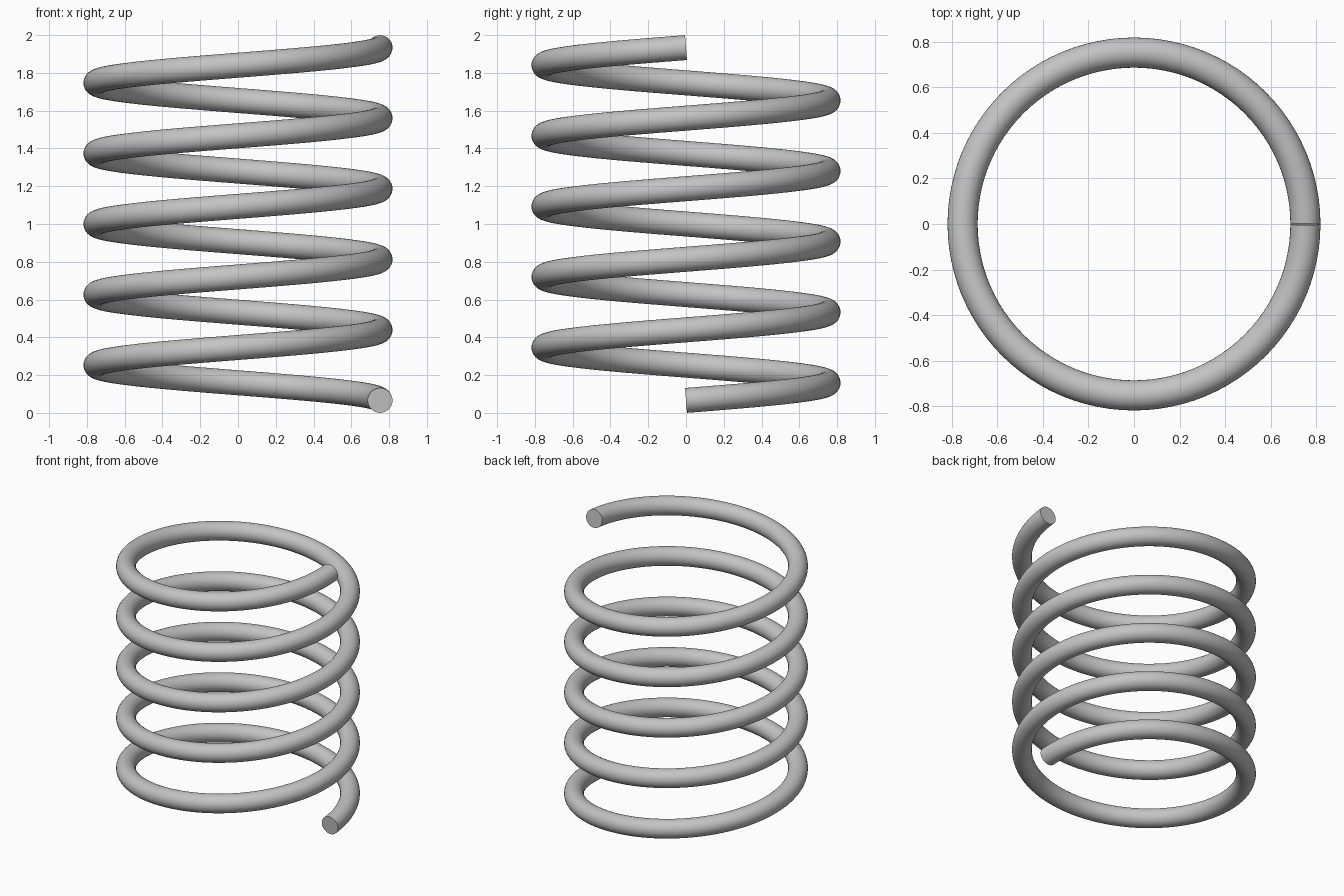
import bpy
import bmesh
from math import sin, cos, tau, radians
from mathutils import Vector

cube = bpy.data.objects.get("Cube")
if cube:
    bpy.data.objects.remove(cube, do_unlink=True)

TURNS = 5
COIL_RADIUS = 0.752
WIRE_RADIUS = 0.066
HEIGHT = 2.0
STEPS_PER_TURN = 96
SIDES = 32

# Single grey steel colour
steel = bpy.data.materials.new("grey steel")
steel.use_nodes = True
grey = (0.55, 0.55, 0.55, 1)
steel.diffuse_color = grey
shader = next(n for n in steel.node_tree.nodes if n.type == "BSDF_PRINCIPLED")
shader.inputs["Base Color"].default_value = grey
shader.inputs["Roughness"].default_value = 0.5

rise = (HEIGHT - 2 * WIRE_RADIUS) / (TURNS * tau)  # climb per radian


def wire_ring(bm, angle):
    """Circle of vertices square to the helix at the given angle."""
    outward = Vector((cos(angle), sin(angle), 0))
    along = Vector((-sin(angle) * COIL_RADIUS, cos(angle) * COIL_RADIUS, rise)).normalized()
    upward = outward.cross(along)
    centre = outward * COIL_RADIUS + Vector((0, 0, WIRE_RADIUS + rise * angle))
    ring = []
    for j in range(SIDES):
        a = tau * j / SIDES
        ring.append(bm.verts.new(centre + WIRE_RADIUS * (outward * cos(a) + upward * sin(a))))
    return ring


# Helical wire, swept ring by ring and closed with flat cut ends
bm = bmesh.new()
rings = [wire_ring(bm, tau * i / STEPS_PER_TURN)
         for i in range(TURNS * STEPS_PER_TURN + 1)]
for lower, upper in zip(rings, rings[1:]):
    for j in range(SIDES):
        k = (j + 1) % SIDES
        bm.faces.new((lower[j], upper[j], upper[k], lower[k]))
bm.faces.new(rings[0])
bm.faces.new(rings[-1])
bmesh.ops.recalc_face_normals(bm, faces=bm.faces[:])

mesh = bpy.data.meshes.new("coil_spring")
bm.to_mesh(mesh)
bm.free()
mesh.materials.append(steel)
spring = bpy.data.objects.new("coil_spring", mesh)
bpy.context.collection.objects.link(spring)

# Smooth wire, sharp rims at the ends
bpy.ops.object.select_all(action="DESELECT")
spring.select_set(True)
bpy.context.view_layer.objects.active = spring
bpy.ops.object.shade_smooth_by_angle(angle=radians(40))
